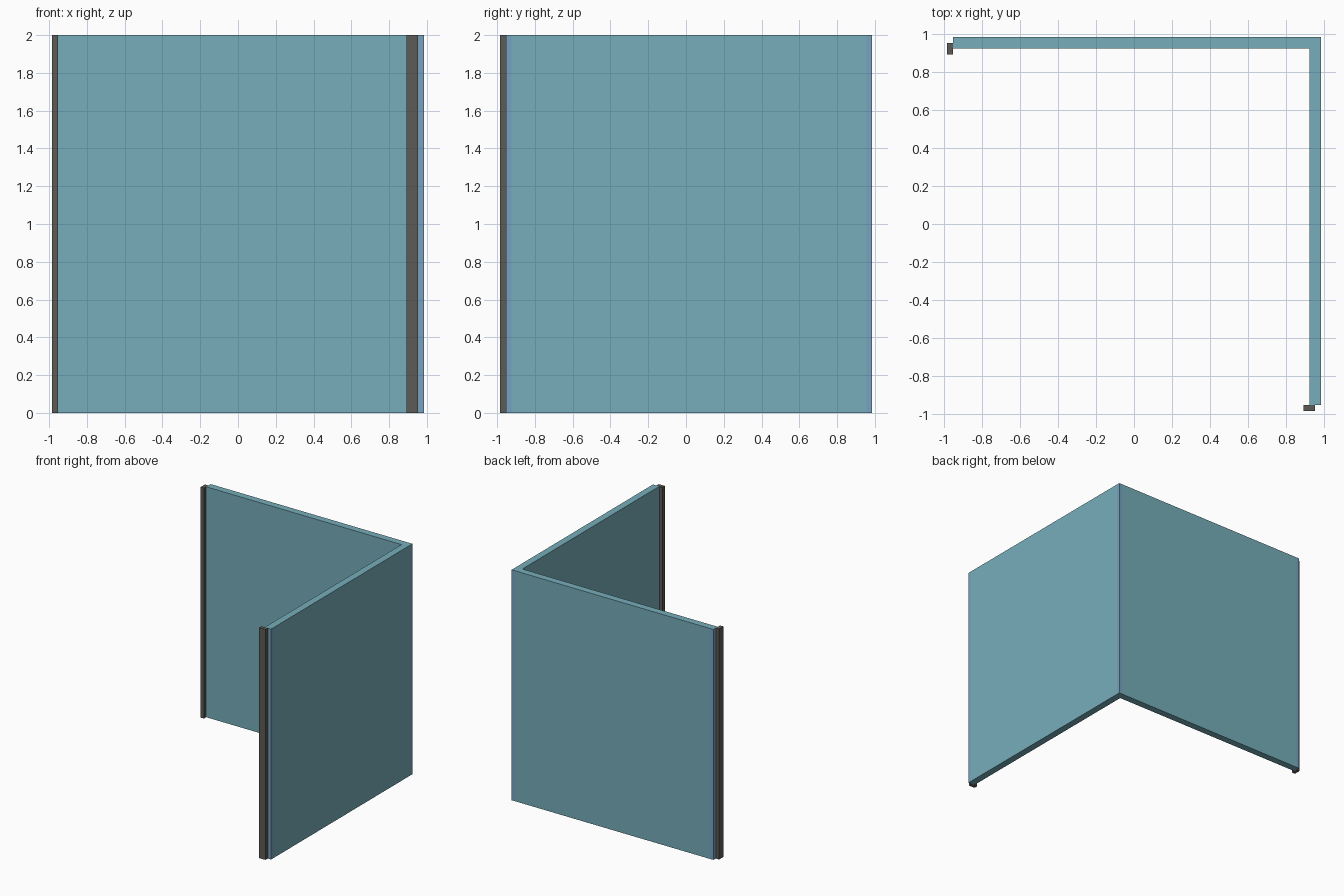
import bpy
import bmesh

cube = bpy.data.objects.get("Cube")
if cube:
    bpy.data.objects.remove(cube, do_unlink=True)

HEIGHT = 2.0


def material(name, rgb):
    m = bpy.data.materials.new(name)
    m.use_nodes = True
    colour = (*rgb, 1.0)
    m.diffuse_color = colour
    bsdf = next(n for n in m.node_tree.nodes if n.type == 'BSDF_PRINCIPLED')
    bsdf.inputs["Base Color"].default_value = colour
    return m


teal = material("teal panel", (0.18, 0.42, 0.49))
blue = material("blue edging", (0.18, 0.36, 0.53))
grey = material("dark grey trim", (0.107, 0.105, 0.095))


def extrude_profile(name, points, mats, side_mats=None):
    """Raise a counter-clockwise floor outline to full height."""
    bm = bmesh.new()
    low = [bm.verts.new((x, y, 0)) for x, y in points]
    high = [bm.verts.new((x, y, HEIGHT)) for x, y in points]
    n = len(points)
    bm.faces.new(low[::-1])
    bm.faces.new(high)
    for i in range(n):
        j = (i + 1) % n
        f = bm.faces.new((low[i], low[j], high[j], high[i]))
        f.material_index = side_mats[i] if side_mats else 0
    mesh = bpy.data.meshes.new(name)
    bm.to_mesh(mesh)
    bm.free()
    for m in mats:
        mesh.materials.append(m)
    obj = bpy.data.objects.new(name, mesh)
    bpy.context.collection.objects.link(obj)
    return obj


# L-shaped corner wall, with blue end faces and narrow blue edging
# at both ends of each outer face
OUT, INN, END, EDGE = 0.985, 0.924, -0.953, 0.03
outline = [(INN, END), (OUT, END), (OUT, END + EDGE), (OUT, OUT - EDGE),
           (OUT, OUT), (OUT - EDGE, OUT), (END + EDGE, OUT), (END, OUT),
           (END, INN), (INN, INN)]
extrude_profile("corner_wall", outline, [teal, blue],
                [1, 1, 0, 1, 1, 0, 1, 1, 0, 0])

# Trim strip on the free end of each wall, offset to the inside
A, B, TIP = 0.893, 0.953, -0.985
extrude_profile("right_wall_end_trim",
                [(A, TIP), (B, TIP), (B, END), (A, END)], [grey])
extrude_profile("back_wall_end_trim",
                [(TIP, A), (END, A), (END, B), (TIP, B)], [grey])
